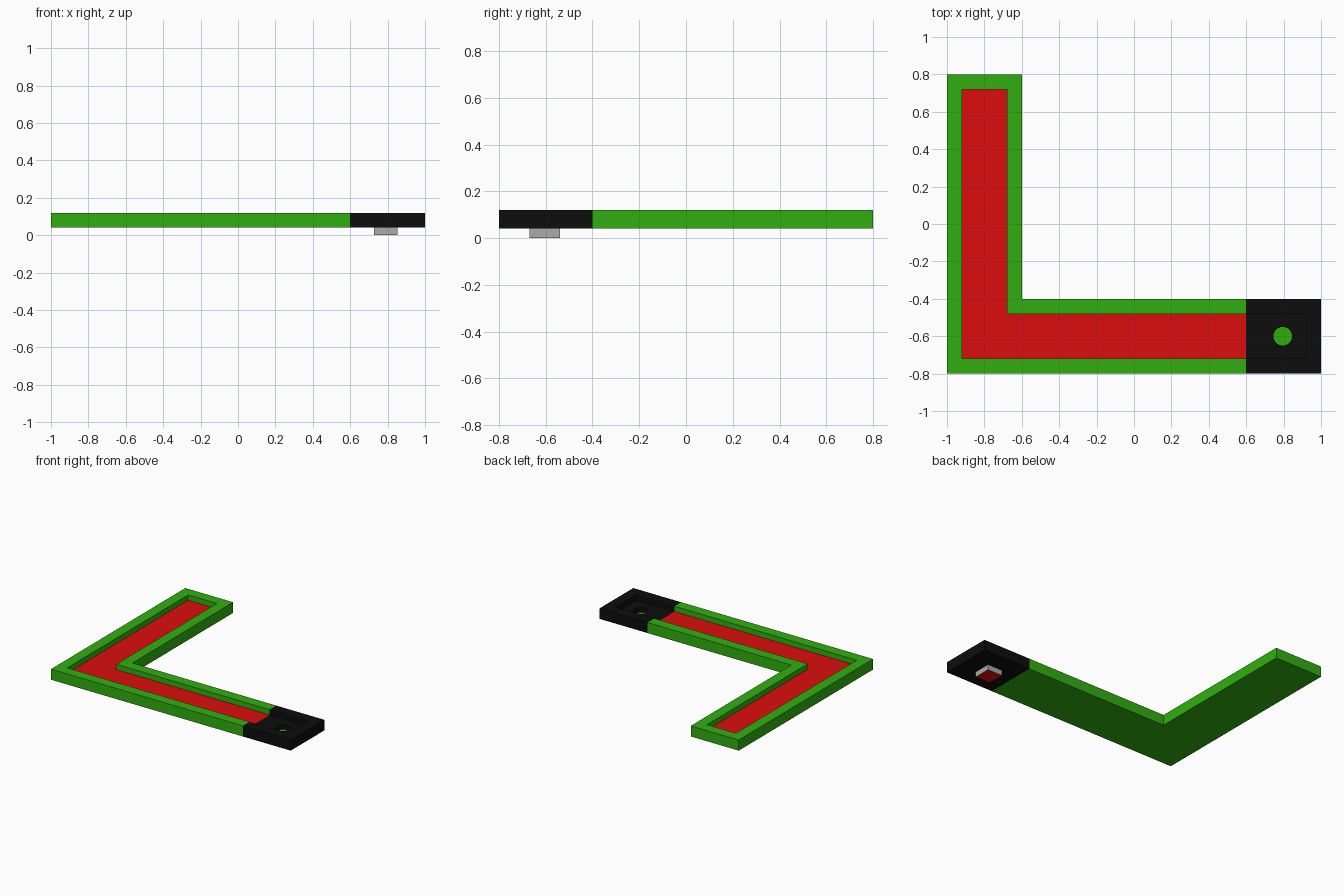
import bpy, bmesh

if "Cube" in bpy.data.objects:
    bpy.data.objects.remove(bpy.data.objects["Cube"])

BOTTOM, FLOOR, RIM = 0.04, 0.08, 0.12


def material(name, color):
    m = bpy.data.materials.new(name)
    m.diffuse_color = (*color, 1)
    m.use_nodes = True
    m.node_tree.nodes["Principled BSDF"].inputs["Base Color"].default_value = m.diffuse_color
    return m


green = material("green", (0.03, 0.43, 0.005))
red = material("red", (0.72, 0.004, 0.004))
black = material("black", (0.004, 0.004, 0.004))


def trough(name, outer, inner, wall_mat, floor_mat):
    """Open-ended tray: matching outer and inner paths both start and stop at the open end."""
    bm = bmesh.new()
    rows = [[bm.verts.new((x, y, z)) for x, y in path] for path, z in
            ((outer, BOTTOM), (outer, RIM), (inner, RIM), (inner, FLOOR))]
    for a, b in zip(rows, rows[1:]):
        for i in range(len(a) - 1):
            bm.faces.new((a[i], a[i + 1], b[i + 1], b[i]))
    bm.faces.new(rows[0])
    floor = bm.faces.new(rows[3])
    floor.material_index = 1
    bm.faces.new([r[0] for r in rows] + [r[-1] for r in reversed(rows)])
    bmesh.ops.recalc_face_normals(bm, faces=bm.faces)
    me = bpy.data.meshes.new(name)
    bm.to_mesh(me)
    bm.free()
    me.materials.append(wall_mat)
    me.materials.append(floor_mat)
    ob = bpy.data.objects.new(name, me)
    bpy.context.collection.objects.link(ob)
    return ob


# L-shaped green tray with red floor
trough("l_tray",
       [(0.6, -0.8), (-1, -0.8), (-1, 0.8), (-0.6, 0.8), (-0.6, -0.4), (0.6, -0.4)],
       [(0.6, -0.72), (-0.92, -0.72), (-0.92, 0.72), (-0.68, 0.72), (-0.68, -0.48), (0.6, -0.48)],
       green, red)

# black end section continuing the channel
end = trough("end_tray",
             [(0.6, -0.8), (1, -0.8), (1, -0.4), (0.6, -0.4)],
             [(0.6, -0.72), (0.92, -0.72), (0.92, -0.48), (0.6, -0.48)],
             black, black)

# round drain hole through the end floor
bpy.ops.mesh.primitive_cylinder_add(vertices=32, radius=0.05, depth=0.2, location=(0.795, -0.6, 0.06))
cutter = bpy.context.object
cutter.name = "hole_cutter"
cutter.hide_render = True
mod = end.modifiers.new("hole", 'BOOLEAN')
mod.operation = 'DIFFERENCE'
mod.object = cutter
mod.solver = 'EXACT'
bpy.context.view_layer.objects.active = end
bpy.ops.object.modifier_apply(modifier=mod.name)
bpy.data.objects.remove(cutter)

# green disc at the bottom of the hole
bpy.ops.mesh.primitive_circle_add(vertices=32, radius=0.05, fill_type='NGON', location=(0.795, -0.6, 0.045))
disc = bpy.context.object
disc.name = "hole_disc"
disc.data.materials.append(green)

# grey block below, with a red underside
grey = material("grey", (0.42, 0.40, 0.40))
bpy.ops.mesh.primitive_cube_add(size=1, location=(0.79, -0.604, BOTTOM / 2))
block = bpy.context.object
block.name = "lower_block"
block.scale = (0.126, 0.132, BOTTOM)
block.data.materials.append(grey)
block.data.materials.append(red)
for p in block.data.polygons:
    p.material_index = 1 if p.normal.z < -0.5 else 0
